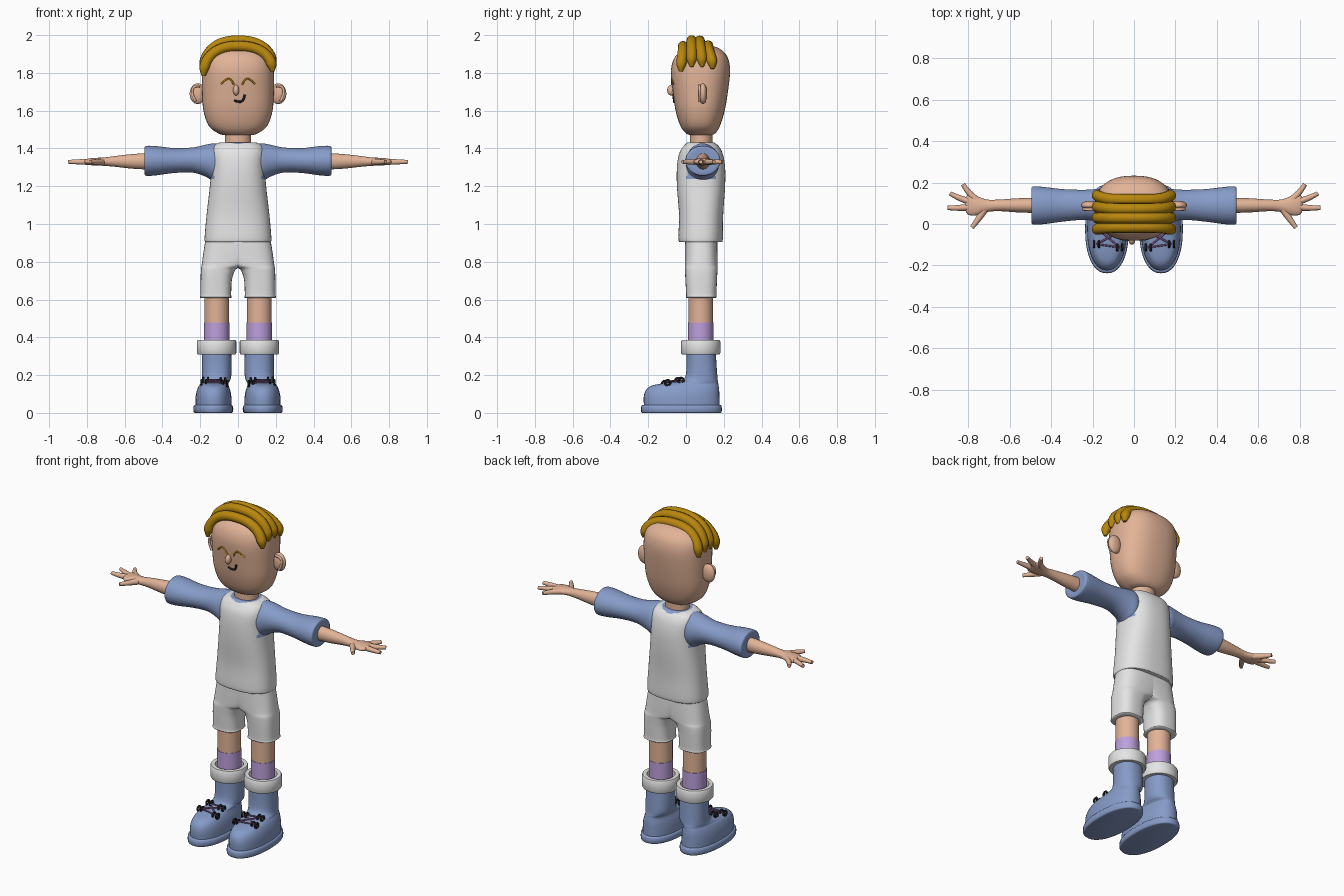
import bpy, bmesh, math
from mathutils import Vector

if "Cube" in bpy.data.objects:
    bpy.data.objects.remove(bpy.data.objects["Cube"])


def material(name, r, g, b):
    m = bpy.data.materials.new(name)
    m.use_nodes = True
    m.diffuse_color = (r, g, b, 1)
    m.node_tree.nodes["Principled BSDF"].inputs["Base Color"].default_value = (r, g, b, 1)
    return m


SKIN = material("skin", .76, .45, .31)
BLUE = material("blue", .24, .33, .58)
WHITE = material("off white", .78, .78, .79)
LILAC = material("lilac", .51, .35, .72)
HAIR = material("golden hair", .48, .24, .004)
BLACK = material("black", .01, .01, .01)
LACE = material("lace", .22, .1, .25)


def finish(ob, mirror=False):
    bpy.ops.object.select_all(action='DESELECT')
    bpy.context.view_layer.objects.active = ob
    ob.select_set(True)
    bpy.ops.object.shade_smooth_by_angle(angle=math.radians(45))
    if mirror:
        ob.modifiers.new("mirror", 'MIRROR')
    return ob


def from_bmesh(name, bm, mats, mirror=False, rule=None):
    bmesh.ops.recalc_face_normals(bm, faces=bm.faces)
    if rule:
        for f in bm.faces:
            f.material_index = rule(f.calc_center_median())
    me = bpy.data.meshes.new(name)
    bm.to_mesh(me)
    bm.free()
    for m in mats:
        me.materials.append(m)
    ob = bpy.data.objects.new(name, me)
    bpy.context.collection.objects.link(ob)
    return finish(ob, mirror)


def blend(rings, steps):
    """Catmull-Rom interpolation between the given rings."""
    out = []
    for i in range(len(rings) - 1):
        p0, p1, p2 = rings[max(i - 1, 0)], rings[i], rings[i + 1]
        p3 = rings[min(i + 2, len(rings) - 1)]
        for k in range(steps):
            t = k / steps
            out.append([b + .5 * t * (c - a + t * (2*a - 5*b + 4*c - d + t * (3*(b - c) + d - a)))
                        for a, b, c, d in zip(p0, p1, p2, p3)])
    return out + [rings[-1]]


def loft(name, rings, mats, axis='z', p=2.0, n=40, steps=4, mirror=False, rule=None):
    """Skin over superellipse rings (position, a min, a max, b min, b max)."""
    bm = bmesh.new()
    loops = []
    for t, a0, a1, b0, b1 in blend(rings, steps):
        loop = []
        for i in range(n):
            c, s = math.cos(math.tau * i / n), math.sin(math.tau * i / n)
            a = (a0 + a1) / 2 + (a1 - a0) / 2 * math.copysign(abs(c) ** (2 / p), c)
            b = (b0 + b1) / 2 + (b1 - b0) / 2 * math.copysign(abs(s) ** (2 / p), s)
            loop.append(bm.verts.new((a, b, t) if axis == 'z' else (t, a, b)))
        loops.append(loop)
    for l0, l1 in zip(loops, loops[1:]):
        for i in range(n):
            j = (i + 1) % n
            bm.faces.new((l0[i], l0[j], l1[j], l1[i]))
    bm.faces.new(loops[0])
    bm.faces.new(loops[-1])
    return from_bmesh(name, bm, mats, mirror, rule)


def ball(name, centre, size, mat, mirror=False):
    bm = bmesh.new()
    bmesh.ops.create_uvsphere(bm, u_segments=24, v_segments=14, radius=1)
    bmesh.ops.scale(bm, vec=size, verts=bm.verts)
    bmesh.ops.translate(bm, vec=centre, verts=bm.verts)
    return from_bmesh(name, bm, [mat], mirror)


def tube(name, points, radius, mat, mirror=False, radii=None, cyclic=False):
    cu = bpy.data.curves.new(name, 'CURVE')
    cu.dimensions = '3D'
    cu.bevel_depth, cu.bevel_resolution, cu.use_fill_caps = radius, 3, True
    sp = cu.splines.new('NURBS')
    sp.points.add(len(points) - 1)
    for i, (pt, co) in enumerate(zip(sp.points, points)):
        pt.co = (*co, 1)
        pt.radius = radii[i] if radii else 1
    sp.order_u, sp.resolution_u = 3, 4
    sp.use_endpoint_u, sp.use_cyclic_u = not cyclic, cyclic
    cu.materials.append(mat)
    ob = bpy.data.objects.new(name, cu)
    bpy.context.collection.objects.link(ob)
    bpy.ops.object.select_all(action='DESELECT')
    bpy.context.view_layer.objects.active = ob
    ob.select_set(True)
    bpy.ops.object.convert(target='MESH')
    return finish(bpy.context.view_layer.objects.active, mirror)


def hit(ob, origin, direction):
    bpy.context.view_layer.update()
    ok, co, _, _ = ob.ray_cast(Vector(origin), Vector(direction))
    return co if ok else Vector(origin)


# Head, neck, ears
head = loft("head", [(z, -w, w, f, b) for z, w, f, b in (
    (1.47, .07, .03, .13), (1.48, .105, .0, .155), (1.52, .155, -.03, .18),
    (1.6, .183, -.055, .205), (1.7, .19, -.07, .222), (1.8, .19, -.08, .233),
    (1.86, .182, -.07, .228), (1.9, .16, -.045, .21), (1.93, .118, -.003, .175),
    (1.945, .06, .04, .13), (1.95, .01, .08, .1))], [SKIN], p=2.4, n=48)
loft("neck", [(1.38, -.07, .07, .02, .14), (1.5, -.068, .068, .02, .14)], [SKIN])
ball("ears", (.213, .09, 1.69), (.043, .022, .055), SKIN, True)
tube("ear_rims", [(.2, .07, 1.73), (.235, .07, 1.735), (.248, .072, 1.69), (.225, .07, 1.65)],
     .007, SKIN, True)

# Face
ball("nose", (-.01, -.078, 1.708), (.016, .022, .028), SKIN)


def on_face(name, pts, radius, mat, mirror=False):
    tube(name, [hit(head, (x, -1, z), (0, 1, 0)) for x, z in pts], radius, mat, mirror)


on_face("closed_eyes", [(.022, 1.738), (.035, 1.766), (.06, 1.772), (.09, 1.742)], .0045, HAIR, True)
on_face("smile", [(-.02, 1.655), (.0, 1.645), (.03, 1.65), (.036, 1.685)], .006, BLACK)

# Hair strands arching over the head from ear to ear
for i, (y, top, low) in enumerate(((-.015, 1.942, 1.81), (.03, 1.972, 1.835),
                                  (.073, 1.97, 1.835), (.117, 1.945, 1.825))):
    pts, radii = [], []
    for k in range(25):
        a = math.pi * k / 24
        c, s = math.cos(a), math.sin(a)
        x = .183 * math.copysign(abs(c) ** .85, c)
        base = low - .015 + .012 * c / abs(c) if abs(c) > .01 else low
        pts.append((x, y + .012 * (i - 1) * abs(c) ** 4, base + (top - base) * s ** .9))
        radii.append((.35, .75)[k in (1, 23)] if k in (0, 1, 23, 24) else 1)
    tube("hair_strand", pts, .028, HAIR, radii=radii)


# Shirt body with coloured shoulders and collar
def shirt_colour(c):
    collar = c.z > 1.405 and math.hypot(c.x, c.y - .08) < .085
    return int(collar or (abs(c.x) > .128 and c.z > 1.24))


loft("shirt", [(z, -w, w, f, b) for z, w, f, b in (
    (.905, .168, -.03, .185), (.92, .177, -.04, .195), (1.05, .166, -.037, .197),
    (1.2, .149, -.048, .207), (1.3, .142, -.048, .207), (1.37, .143, -.037, .195),
    (1.41, .132, -.015, .175), (1.43, .1, .005, .15), (1.432, .07, .02, .14))],
     [WHITE, BLUE], p=2.5, n=64, steps=6, rule=shirt_colour)

# Sleeves, arms and hands
loft("sleeves", [(.1, .0, .17, 1.225, 1.425), (.13, .0, .175, 1.225, 1.427),
                 (.17, .01, .17, 1.25, 1.42), (.24, .02, .165, 1.272, 1.405),
                 (.34, .012, .168, 1.27, 1.402), (.43, .0, .178, 1.258, 1.412),
                 (.48, -.003, .182, 1.255, 1.414), (.494, .004, .175, 1.262, 1.407),
                 (.495, .03, .15, 1.29, 1.38)], [BLUE], axis='x', mirror=True)
loft("arms", [(.47, .053, .127, 1.288, 1.376), (.56, .056, .124, 1.293, 1.37),
              (.65, .062, .118, 1.303, 1.36), (.71, .058, .118, 1.308, 1.352),
              (.76, .042, .135, 1.31, 1.35), (.8, .045, .142, 1.314, 1.345),
              (.815, .07, .12, 1.322, 1.337)], [SKIN], axis='x', n=28, mirror=True)
for name, root, mid, tip in (("thumb", (.72, .07), (.75, .025), (.782, -.018)),
                             ("index_finger", (.76, .085), (.84, .075), (.9, .078)),
                             ("middle_finger", (.76, .1), (.83, .115), (.888, .148)),
                             ("little_finger", (.75, .11), (.795, .14), (.825, .192))):
    tube(name, [(*q, 1.329) for q in (root, mid, tip)], .0155, SKIN, True, (1.15, 1, .65))

# Shorts, one half mirrored
loft("shorts", [(z, i, o, f, b) for z, i, o, f, b in (
    (.607, .045, .19, .01, .15), (.612, .033, .202, .0, .162), (.625, .036, .199, .001, .161),
    (.7, .033, .198, -.003, .164), (.74, .022, .197, -.005, .166), (.765, .004, .195, -.006, .167),
    (.785, -.05, .192, -.006, .167), (.85, -.1, .183, -.006, .167), (.93, -.12, .17, -.005, .165))],
     [WHITE], p=2.7, mirror=True)

# Legs, socks and boot cuffs
loft("legs", [(.4, .048, .178, .013, .143), (.64, .048, .178, .013, .143)], [SKIN], mirror=True)
loft("socks", [(.28, .046, .18, .011, .145), (.478, .046, .18, .011, .145)], [LILAC], mirror=True)
bm = bmesh.new()
profile = [(.078, .31), (.1, .31), (.104, .317), (.104, .378), (.1, .385), (.078, .385)]
ring = [bm.verts.new((.113 + r, .078, z)) for r, z in profile]
edges = [bm.edges.new((ring[i - 1], ring[i])) for i in range(len(ring))]
bmesh.ops.spin(bm, geom=ring + edges, cent=(.113, .078, 0), axis=(0, 0, 1),
               angle=math.tau, steps=40, use_merge=True)
bmesh.ops.remove_doubles(bm, verts=bm.verts, dist=.0005)
from_bmesh("boot_cuffs", bm, [WHITE], True)

# Boots
boots = loft("boots", [(.03, .034, .226, -.222, .178), (.08, .035, .225, -.224, .177),
                       (.115, .04, .219, -.215, .176), (.14, .048, .209, -.19, .173),
                       (.153, .052, .2, -.145, .171), (.162, .048, .196, -.08, .17),
                       (.172, .042, .193, -.025, .168), (.195, .036, .191, -.003, .166),
                       (.25, .035, .19, .003, .162), (.33, .036, .19, .002, .157)],
             [BLUE], p=2.25, steps=5, mirror=True)
loft("soles", [(0, .034, .228, -.23, .182), (.006, .026, .235, -.237, .189),
               (.034, .026, .235, -.237, .189), (.042, .034, .228, -.23, .182)],
     [BLUE], p=2.25, steps=2, mirror=True)

# Laces and eyelets
rows = []
for y, half in ((-.105, .056), (-.035, .046)):
    pair = [hit(boots, (.125 + s * half, y + s * .008, 1), (0, 0, -1)) for s in (-1, 1)]
    rows.append(pair)
    for c in pair:
        for dx in (-.012, .012):
            tube("eyelet", [c + Vector((dx, .015 * math.cos(a), .006 + .015 * math.sin(a)))
                            for a in (k * math.tau / 8 for k in range(8))],
                 .006, BLACK, True, cyclic=True)
for (a, b) in (rows[0], rows[1], (rows[0][0], rows[1][1]), (rows[0][1], rows[1][0])):
    lift = Vector((0, 0, .008))
    tube("lace", [a + lift, (a + b) / 2 + lift * 1.6, b + lift], .0045, LACE, True)
